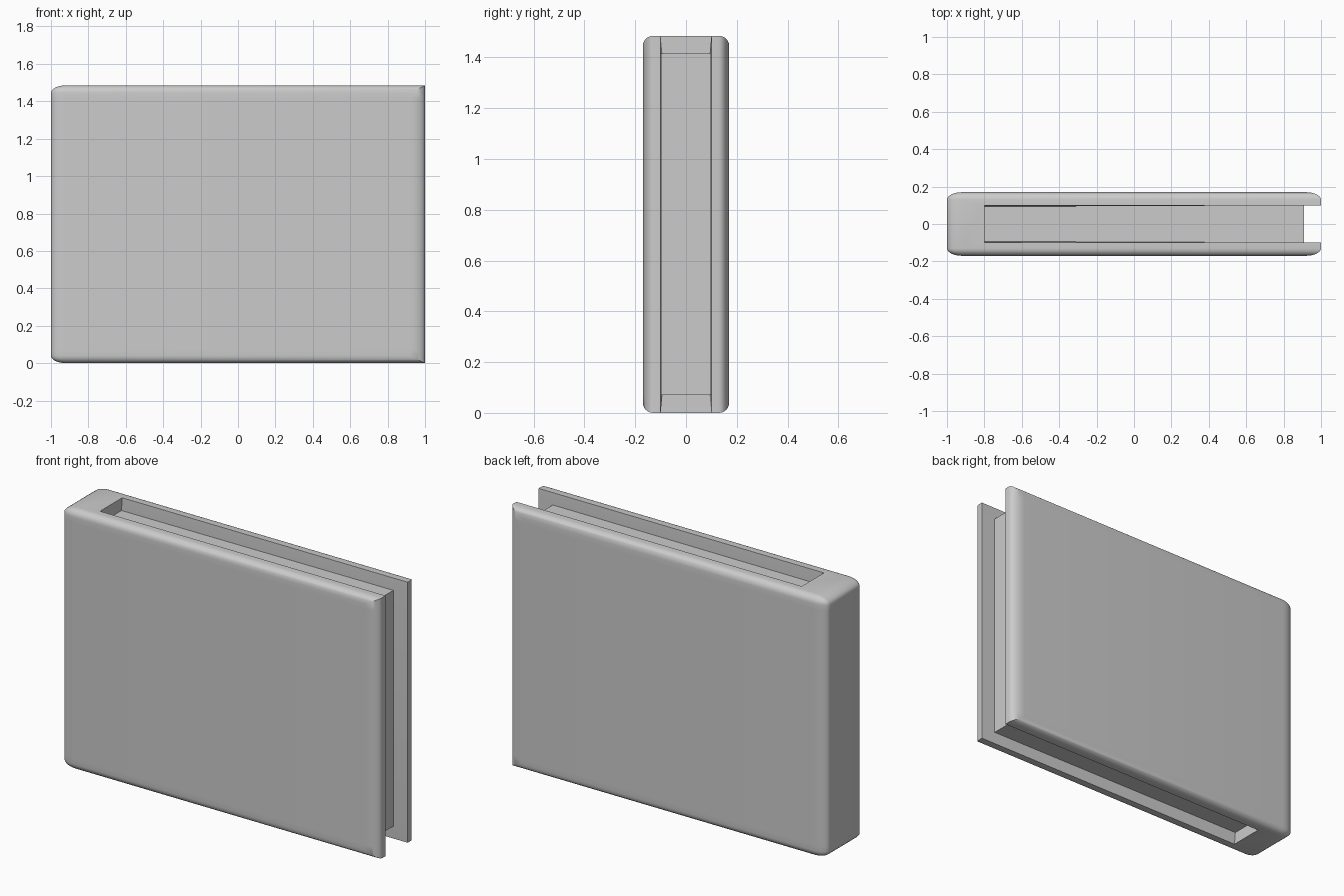
import bpy, bmesh

if "Cube" in bpy.data.objects:
    bpy.data.objects.remove(bpy.data.objects["Cube"])

H, W = 1.485, 0.17        # book height, half thickness
GAP, MARGIN = 0.10, 0.07  # half page gap, page inset from top and bottom
SX = 2.0                  # bevel is done at half length, so it stretches along x


def add_object(name, bm):
    bmesh.ops.recalc_face_normals(bm, faces=bm.faces)
    mesh = bpy.data.meshes.new(name)
    bm.to_mesh(mesh)
    bm.free()
    obj = bpy.data.objects.new(name, mesh)
    bpy.context.collection.objects.link(obj)
    return obj


def profile(inner):
    # U-shaped section: spine on the left, two boards running to the right
    return [(-1, -W), (1, -W), (1, -GAP), (-0.8, -inner),
            (-0.8, inner), (1, GAP), (1, W), (-1, W)]


# Cover: U section stacked in z, gap slightly pinched where the pages begin
bm = bmesh.new()
rings = []
for z, inner in ((0, GAP), (MARGIN, 0.093), (H - MARGIN, 0.093), (H, GAP)):
    rings.append([bm.verts.new((x / SX, y, z)) for x, y in profile(inner)])
for low, high in zip(rings, rings[1:]):
    for i in range(8):
        j = (i + 1) % 8
        bm.faces.new((low[i], low[j], high[j], high[i]))
bm.faces.new(rings[0][::-1])
bm.faces.new(rings[-1])
bm.normal_update()


def on_outside(edge):
    a, b = (v.co for v in edge.verts)
    ends = [abs(z) < 1e-4 or abs(z - H) < 1e-4 for z in (a.z, b.z)]
    sides = [abs(abs(v.y) - W) < 1e-4 for v in (a, b)]
    spine = [abs(v.x + 1 / SX) < 1e-4 for v in (a, b)]
    vertical = abs(a.z - b.z) > 1e-4
    if vertical:
        return all(sides)
    return all(ends) and ((all(sides) and a.y * b.y > 0) or all(spine))


# Round the outer edges of boards and spine
bmesh.ops.bevel(bm, geom=[e for e in bm.edges if on_outside(e)], offset=0.04,
                segments=6, profile=0.5, affect='EDGES', clamp_overlap=True)
bmesh.ops.scale(bm, vec=(SX, 1, 1), verts=bm.verts)
cover = add_object("cover", bm)
bpy.context.view_layer.objects.active = cover
cover.select_set(True)
bpy.ops.object.shade_smooth_by_angle(angle=0.6)

# Page block
bm = bmesh.new()
bmesh.ops.create_cube(bm, size=1)
bmesh.ops.scale(bm, vec=(1.73, 2 * GAP - 0.002, H - 2 * MARGIN), verts=bm.verts)
bmesh.ops.translate(bm, vec=(0.045, 0, H / 2), verts=bm.verts)
add_object("pages", bm)
